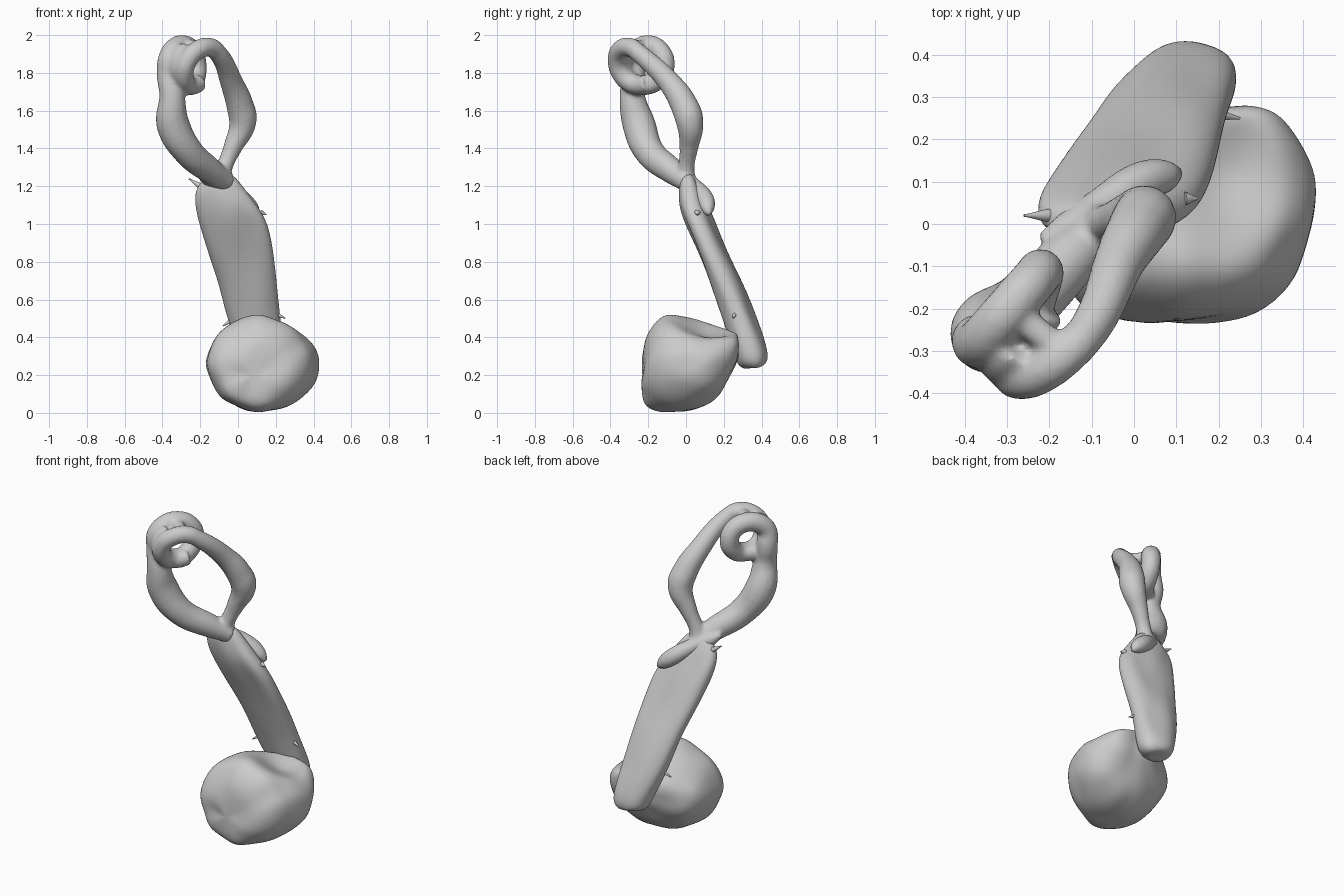
import bpy, bmesh, math
from mathutils import Vector, noise

if "Cube" in bpy.data.objects:
    bpy.data.objects.remove(bpy.data.objects["Cube"])


def loft(name, rings, axis_u, axis_v, bump, sides=24, power=1.0):
    """Skin rounded rings (centre, half width, half depth) into a soft solid."""
    bm = bmesh.new()
    u, v = Vector(axis_u).normalized(), Vector(axis_v).normalized()
    angles = [2 * math.pi * i / sides for i in range(sides)]
    square = lambda s: math.copysign(abs(s) ** power, s)
    loops = [[bm.verts.new(Vector(c) + u * a * square(math.cos(t)) + v * b * square(math.sin(t)))
              for t in angles] for c, a, b in rings]
    for lo, hi in zip(loops, loops[1:]):
        for i in range(sides):
            j = (i + 1) % sides
            bm.faces.new((lo[i], lo[j], hi[j], hi[i]))
    for end in (loops[0], loops[-1]):
        tip = bm.verts.new(sum((p.co for p in end), Vector()) / sides)
        for i in range(sides):
            bm.faces.new((end[i], end[(i + 1) % sides], tip))
    bmesh.ops.recalc_face_normals(bm, faces=bm.faces)
    bm.normal_update()
    for p in bm.verts:
        p.co += p.normal * noise.noise(p.co * 9) * bump
    mesh = bpy.data.meshes.new(name)
    bm.to_mesh(mesh)
    bm.free()
    mesh.shade_smooth()
    obj = bpy.data.objects.new(name, mesh)
    bpy.context.collection.objects.link(obj)
    sub = obj.modifiers.new("soften", 'SUBSURF')
    sub.levels = sub.render_levels = 2
    return obj


def strand(name, points):
    """Round tube through (x, y, z, radius) points."""
    curve = bpy.data.curves.new(name, 'CURVE')
    curve.dimensions = '3D'
    curve.bevel_depth = 1.0
    curve.bevel_resolution = 5
    curve.use_fill_caps = True
    spline = curve.splines.new('BEZIER')
    spline.resolution_u = 8
    spline.radius_interpolation = 'CARDINAL'
    spline.bezier_points.add(len(points) - 1)
    for bp, (x, y, z, r) in zip(spline.bezier_points, points):
        bp.co = (x, y, z)
        bp.radius = r
        bp.handle_left_type = bp.handle_right_type = 'AUTO'
    obj = bpy.data.objects.new(name, curve)
    bpy.context.collection.objects.link(obj)
    bpy.ops.object.select_all(action='DESELECT')
    obj.select_set(True)
    bpy.context.view_layer.objects.active = obj
    bpy.ops.object.convert(target='MESH')
    bpy.ops.object.shade_smooth()
    return obj


# Lumpy ball at the bottom, lofted front to back
ball = loft("ball", [
    ((0.08, -0.23, 0.20), 0.12, 0.12),
    ((0.09, -0.21, 0.22), 0.20, 0.195),
    ((0.11, -0.14, 0.258), 0.265, 0.255),
    ((0.12, -0.07, 0.26), 0.285, 0.262),
    ((0.13, 0.01, 0.26), 0.30, 0.258),
    ((0.14, 0.10, 0.265), 0.30, 0.23),
    ((0.155, 0.17, 0.28), 0.27, 0.19),
    ((0.175, 0.22, 0.31), 0.205, 0.14),
    ((0.205, 0.26, 0.34), 0.13, 0.09),
    ((0.215, 0.28, 0.36), 0.06, 0.05)], (1, 0, 0), (0, 0, 1), 0.025)

# Hollow in the ball's top, beside the bar
for p in ball.data.vertices:
    d = (p.co - Vector((0.23, 0.09, 0.49))).length
    if d < 0.17:
        p.co.z -= 0.08 * (1 - (d / 0.17) ** 2)

# Broad flattened bar leaning back to the ball
loft("bar", [
    ((0.14, 0.36, 0.235), 0.06, 0.05),
    ((0.135, 0.355, 0.265), 0.105, 0.08),
    ((0.125, 0.345, 0.34), 0.125, 0.092),
    ((0.08, 0.28, 0.52), 0.145, 0.082),
    ((0.055, 0.215, 0.68), 0.155, 0.078),
    ((0.02, 0.145, 0.84), 0.168, 0.077),
    ((-0.025, 0.075, 1.00), 0.178, 0.076),
    ((-0.06, 0.04, 1.10), 0.165, 0.072),
    ((-0.10, 0.01, 1.20), 0.13, 0.055),
    ((-0.09, 0.0, 1.27), 0.06, 0.035)], (1, -0.06, 0), (0.06, 1, 0.1), 0.02, power=0.85)

# Folded lip across the back of the bar's top
lip = strand("bar_lip", [
    (-0.22, -0.03, 1.28, 0.015), (-0.17, -0.02, 1.25, 0.04), (-0.08, 0.04, 1.20, 0.045),
    (0.02, 0.10, 1.13, 0.05), (0.08, 0.115, 1.08, 0.038), (0.11, 0.12, 1.05, 0.015)])

# Coil turning once from the near side to the far side
NEAR, FAR = Vector((-0.16, -0.31, 1.833)), Vector((-0.295, -0.2, 1.84))
ACROSS = Vector((0.65, 0.75, 0))


def coil_point(degrees, side, radius):
    t = math.radians(degrees)
    p = NEAR.lerp(FAR, side) + ACROSS * 0.115 * math.cos(t) + Vector((0, 0, 0.104 * math.sin(t)))
    return (*p, radius)


coil = [coil_point(a, min(1, max(0, (a - 100) / 240)), 0.05 + 0.008 * (a - 40) / 480)
        for a in range(40, 521, 40)]

# Open loop: near strand up, through the coil, far strand down
loop = strand("coiled_loop", [
    (-0.09, 0.0, 1.20, 0.06), (-0.075, 0.0, 1.29, 0.045),
    (-0.03, 0.015, 1.40, 0.05), (0.025, 0.02, 1.54, 0.073),
    (0.01, -0.01, 1.63, 0.073), (-0.03, -0.08, 1.74, 0.062)] + coil + [
    (-0.37, -0.275, 1.80, 0.062), (-0.35, -0.285, 1.68, 0.068),
    (-0.345, -0.25, 1.53, 0.088), (-0.265, -0.195, 1.385, 0.08),
    (-0.15, -0.08, 1.285, 0.07), (-0.06, 0.01, 1.22, 0.055)])

# Webs fusing the two turns, then all strands melt into one skin
webs = [strand("coil_web_outer", [coil_point(a, 0.6, 0.048) for a in range(120, 301, 30)]),
        strand("coil_web_far", [coil_point(a, 0.85, 0.045) for a in range(150, 301, 30)]),
        strand("coil_web_top", [coil_point(90, s, 0.035) for s in (0.0, 0.5, 1.0)])]
bpy.ops.object.select_all(action='DESELECT')
for part in [loop, lip] + webs:
    part.select_set(True)
bpy.context.view_layer.objects.active = loop
bpy.ops.object.join()
melt = loop.modifiers.new("melt", 'REMESH')
melt.mode = 'VOXEL'
melt.voxel_size = 0.011
melt.use_smooth_shade = True
soft = loop.modifiers.new("soft", 'SMOOTH')
soft.factor = 0.5
soft.iterations = 6

# Small ragged slivers along the bar's edges
for i, (root, tip) in enumerate([
        ((0.12, 0.06, 1.06), (0.15, 0.06, 1.05)), ((-0.02, 0.28, 0.50), (-0.08, 0.26, 0.46)),
        ((0.19, 0.26, 0.53), (0.25, 0.25, 0.50)), ((-0.20, 0.02, 1.20), (-0.26, 0.02, 1.24))]):
    strand(f"edge_sliver_{i + 1}", [(*root, 0.016), (*tip, 0.003)])
